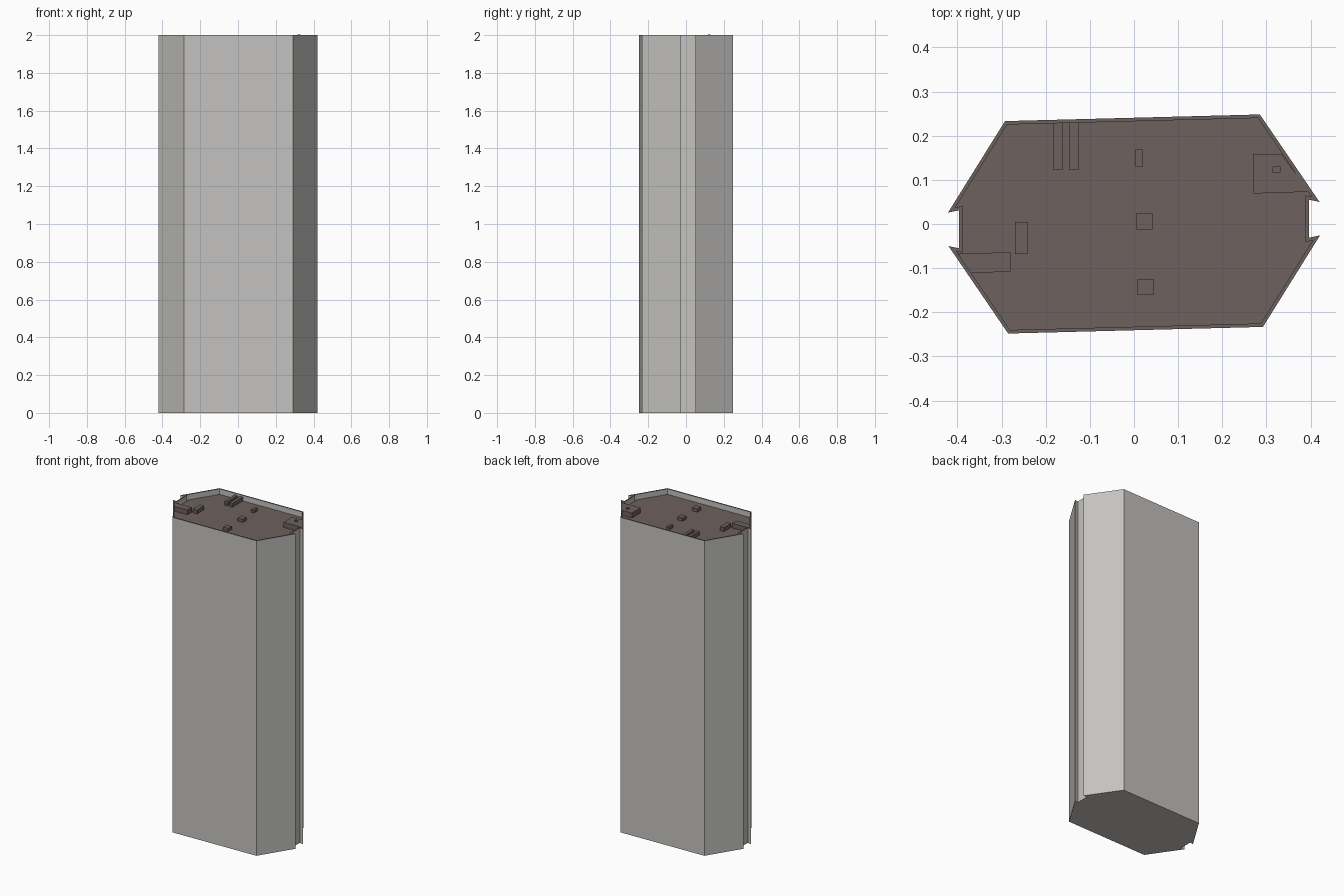
import bpy
import bmesh
from mathutils import Vector

cube = bpy.data.objects.get("Cube")
if cube:
    bpy.data.objects.remove(cube, do_unlink=True)


def material(name, rgb):
    mat = bpy.data.materials.new(name)
    mat.use_nodes = True
    mat.diffuse_color = (*rgb, 1)
    bsdf = mat.node_tree.nodes["Principled BSDF"]
    bsdf.inputs["Base Color"].default_value = (*rgb, 1)
    bsdf.inputs["Roughness"].default_value = 0.9
    return mat


GREY = material("concrete grey", (0.56, 0.55, 0.53))
BROWN = material("roof brown", (0.153, 0.119, 0.109))

TOP, ROOF, LIP = 2.0, 1.965, 0.008


def finish(name, bm, mats):
    bmesh.ops.recalc_face_normals(bm, faces=bm.faces)
    mesh = bpy.data.meshes.new(name)
    bm.to_mesh(mesh)
    bm.free()
    for mat in mats:
        mesh.materials.append(mat)
    obj = bpy.data.objects.new(name, mesh)
    bpy.context.collection.objects.link(obj)
    return obj


def inset(points, dist):
    """Mitred inward offset of a counter-clockwise outline."""
    result = []
    for i, p in enumerate(points):
        a = (p - points[i - 1]).normalized()
        b = (points[(i + 1) % len(points)] - p).normalized()
        na, nb = Vector((-a.y, a.x)), Vector((-b.y, b.x))
        result.append(p + (na + nb) * dist / (1 + na.dot(nb)))
    return result


def prism(name, points, z0, z1, mat):
    bm = bmesh.new()
    face = bm.faces.new([bm.verts.new((x, y, z0)) for x, y in points])
    up = bmesh.ops.extrude_face_region(bm, geom=[face])["geom"]
    verts = [v for v in up if isinstance(v, bmesh.types.BMVert)]
    bmesh.ops.translate(bm, vec=(0, 0, z1 - z0), verts=verts)
    return finish(name, bm, [mat])


# Tower: half outline with a side notch, turned half a circle for the rest
half = [Vector(p) for p in ((-0.285, -0.248), (0.292, -0.233), (0.421, -0.026),
                            (0.396, -0.031), (0.396, 0.055), (0.42, 0.05))]
outline = half + [-p for p in half]
inner = inset(outline, LIP)

bm = bmesh.new()
loops = [[bm.verts.new((p.x, p.y, z)) for p in pts]
         for pts, z in ((outline, 0), (outline, TOP), (inner, TOP), (inner, ROOF))]
for level, (low, high) in enumerate(zip(loops, loops[1:])):
    for i in range(len(outline)):
        j = (i + 1) % len(outline)
        face = bm.faces.new((low[i], low[j], high[j], high[i]))
        face.material_index = 1 if level == 1 else 0  # brown coping
bm.faces.new(loops[0][::-1])
bm.faces.new(loops[-1]).material_index = 1
finish("tower_walls_and_roof", bm, [GREY, BROWN])

# Rooftop units: x range, y range, top height
units = {
    "long_duct_left": (-0.182, -0.162, 0.122, 0.229, 1.99),
    "long_duct_right": (-0.146, -0.126, 0.122, 0.231, 1.99),
    "small_vent_back": (0.002, 0.02, 0.13, 0.169, 1.985),
    "small_vent_middle": (0.006, 0.042, -0.012, 0.025, 1.985),
    "small_vent_front": (0.008, 0.044, -0.161, -0.125, 1.985),
    "side_vent": (-0.269, -0.241, -0.068, 0.004, 1.99),
    "stair_house_cap": (0.314, 0.332, 0.117, 0.13, 2.004),
}
for name, (x0, x1, y0, y1, top) in units.items():
    prism(name, [(x0, y0), (x1, y0), (x1, y1), (x0, y1)], ROOF, top, BROWN)

# Plant rooms that meet the slanted walls
prism("stair_house", [(0.271, 0.069), (0.397, 0.073), (0.334, 0.158), (0.27, 0.158)],
      ROOF, 1.997, BROWN)
prism("corner_plant_room", [(-0.372, -0.111), (-0.28, -0.108), (-0.28, -0.064), (-0.398, -0.067)],
      ROOF, 1.995, BROWN)
